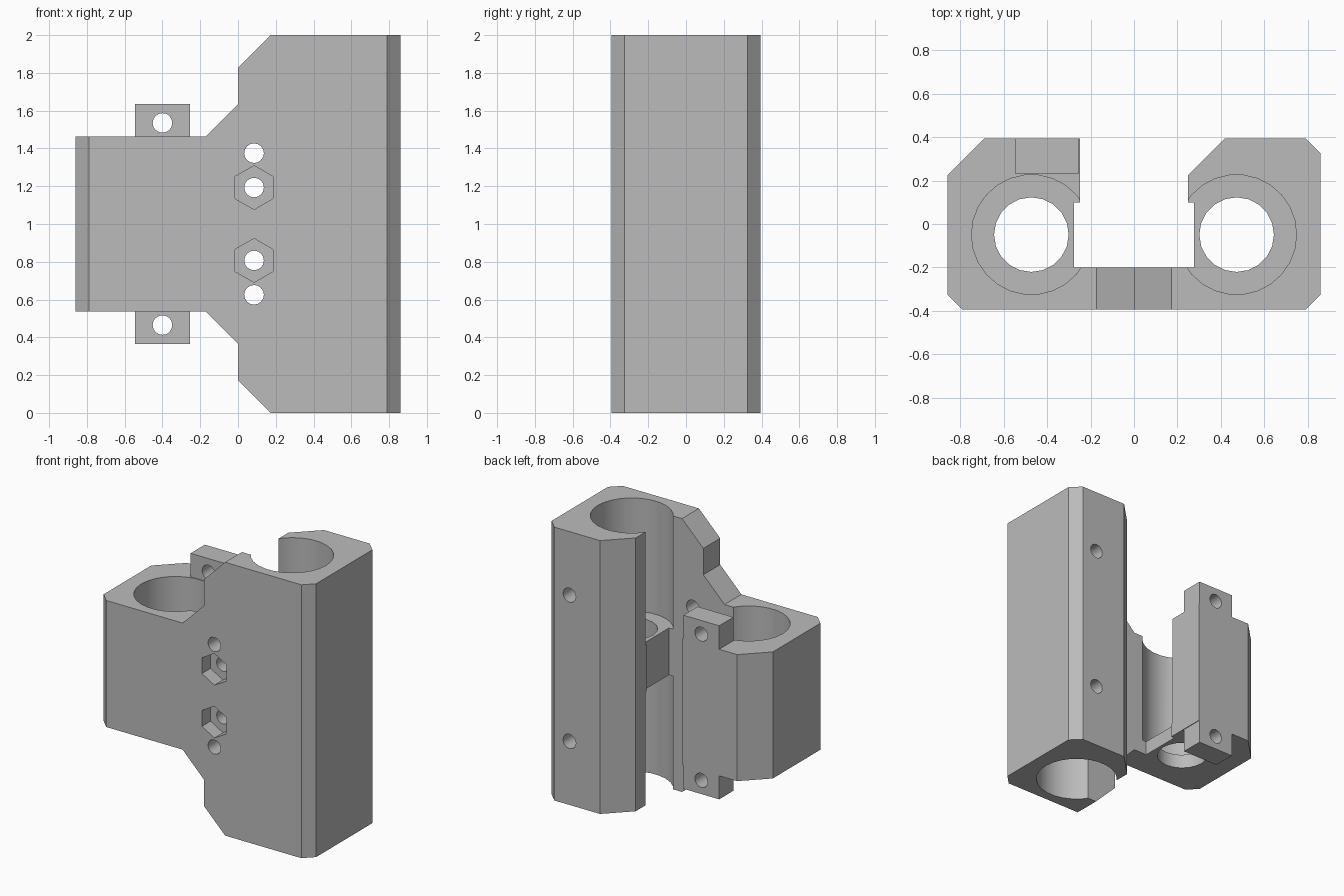
import bpy, bmesh, math
from mathutils import Matrix, Vector

if "Cube" in bpy.data.objects:
    bpy.data.objects.remove(bpy.data.objects["Cube"], do_unlink=True)

grey = bpy.data.materials.new("plain_grey")
grey.use_nodes = True
colour = (0.5, 0.5, 0.5, 1)
grey.diffuse_color = colour
grey.node_tree.nodes["Principled BSDF"].inputs["Base Color"].default_value = colour


def make_object(name, bm):
    bmesh.ops.recalc_face_normals(bm, faces=bm.faces)
    mesh = bpy.data.meshes.new(name)
    bm.to_mesh(mesh)
    bm.free()
    mesh.materials.append(grey)
    obj = bpy.data.objects.new(name, mesh)
    bpy.context.collection.objects.link(obj)
    return obj


def prism(name, points, direction):
    """Extrude a closed outline along a direction."""
    bm = bmesh.new()
    face = bm.faces.new([bm.verts.new(p) for p in points])
    out = bmesh.ops.extrude_face_region(bm, geom=[face])
    moved = [v for v in out["geom"] if isinstance(v, bmesh.types.BMVert)]
    bmesh.ops.translate(bm, vec=Vector(direction), verts=moved)
    return make_object(name, bm)


def bore(x, y, radius, low, high, sides):
    """Upright cylinder cutter."""
    ring = [math.tau * i / sides for i in range(sides)]
    pts = [(x + radius * math.cos(a), y + radius * math.sin(a), low) for a in ring]
    return prism("bore_cutter", pts, (0, 0, high - low))


def drill(x, z, radius, front, back, sides):
    """Cylinder cutter running front to back, with a corner at the top."""
    ring = [math.tau * i / sides for i in range(sides)]
    pts = [(x + radius * math.sin(a), front, z + radius * math.cos(a)) for a in ring]
    return prism("drill_cutter", pts, (0, back - front, 0))


def boolean(target, cutter, operation):
    mod = target.modifiers.new("cut", "BOOLEAN")
    mod.operation, mod.solver, mod.object = operation, "EXACT", cutter
    bpy.context.view_layer.objects.active = target
    bpy.ops.object.modifier_apply(modifier=mod.name)
    bpy.data.objects.remove(cutter, do_unlink=True)


# Plan outline: two bearing blocks joined by a front plate
plan = [(-.79, -.395), (.79, -.395), (.86, -.325), (.86, .325), (.79, .395),
        (.42, .395), (.25, .225), (.25, .1), (.277, .1), (.277, -.2),
        (-.277, -.2), (-.277, .1), (-.25, .1), (-.25, .395), (-.69, .395),
        (-.86, .225), (-.86, -.325)]
carriage = prism("bearing_carriage", [(x, y, 0) for x, y in plan], (0, 0, 2))

# Front outline: lower half mirrored about mid height
lower = [(-.95, .537), (-.545, .537), (-.545, .365), (-.255, .365), (-.255, .537),
         (-.172, .537), (0, .365), (0, .172), (.172, 0), (.172, -.1), (.95, -.1)]
front = lower + [(x, 2 - z) for x, z in reversed(lower)]
boolean(carriage, prism("outline_cutter", [(x, -1, z) for x, z in front], (0, 2, 0)),
        "INTERSECT")

# Thin the mounting tabs above and below the short block
for low, height in ((.2, .337), (1.463, .337)):
    box = [(-.7, -1, low), (-.21, -1, low), (-.21, -1, low + height), (-.7, -1, low + height)]
    boolean(carriage, prism("tab_cutter", box, (0, 1.23, 0)), "DIFFERENCE")

# Bearing seats, leaving a collar mid-way in the tall block and a lip under the short one
cutters = [bore(.473, -.049, .276, 1.172, 2.1, 26),
           bore(.473, -.049, .276, -.1, .828, 26),
           bore(.473, -.049, .172, .7, 1.3, 20),
           bore(-.473, -.049, .276, .64, 1.7, 26),
           bore(-.473, -.049, .172, .4, .8, 20)]

# Screw holes and hexagonal nut pockets, mirrored about mid height
for side in (-1, 1):
    cutters += [drill(.085, 1 + side * .375, .052, -.6, -.1, 16),
                drill(.085, 1 + side * .193, .052, -.6, -.1, 16),
                drill(.085, 1 + side * .193, .116, -.6, -.295, 6),
                drill(-.4, 1 + side * .535, .052, .1 if side else 0, .6, 16),
                drill(.667, 1 + side * .535, .052, .2, .6, 16)]
for cutter in cutters:
    boolean(carriage, cutter, "DIFFERENCE")

# Smooth bores, sharp corners
bpy.ops.object.select_all(action="DESELECT")
carriage.select_set(True)
bpy.context.view_layer.objects.active = carriage
bpy.ops.object.shade_smooth_by_angle(angle=math.radians(28))
